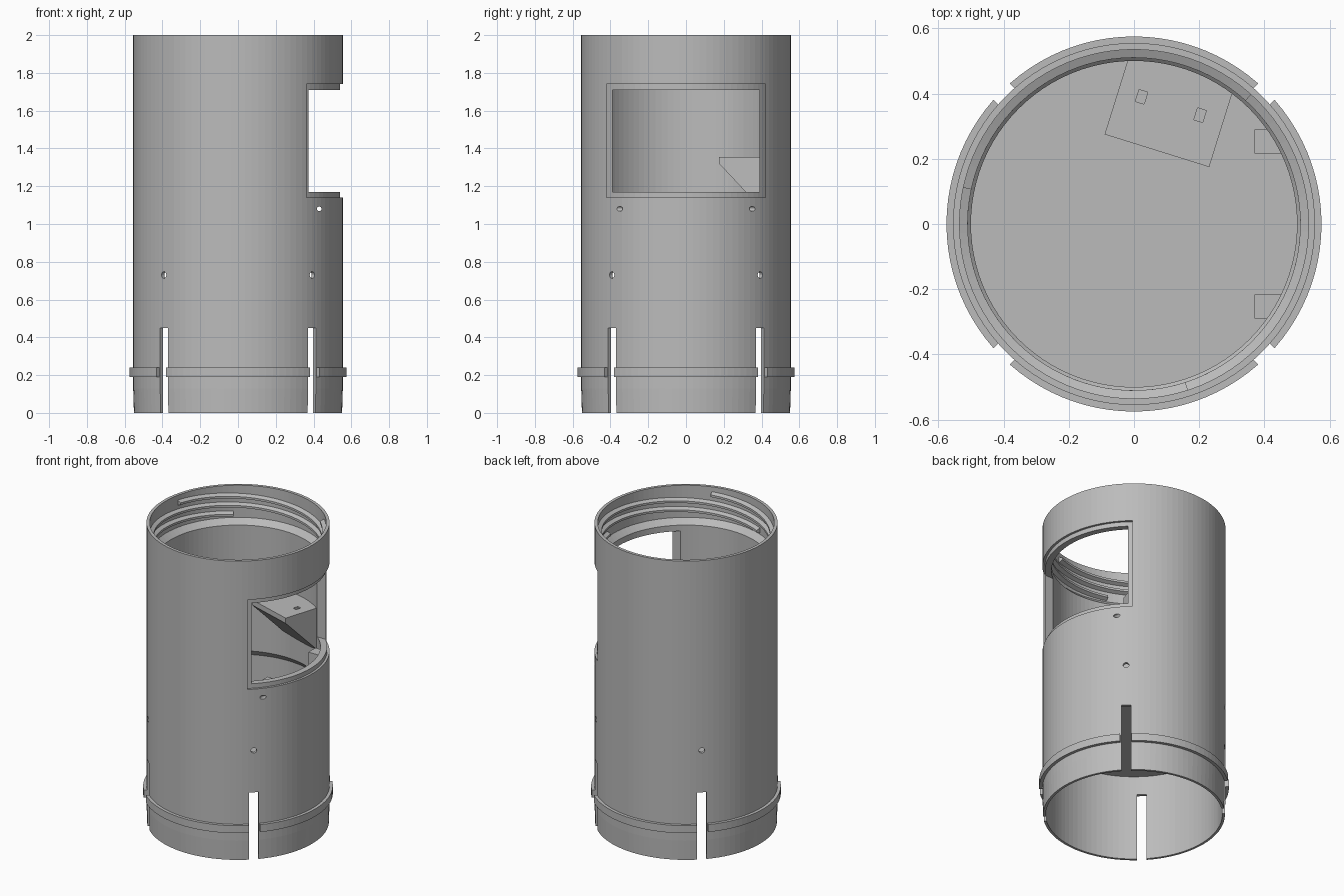
import bpy, bmesh, math
from mathutils import Matrix, Vector

if "Cube" in bpy.data.objects:
    bpy.data.objects.remove(bpy.data.objects["Cube"], do_unlink=True)

grey = bpy.data.materials.new("plain grey")
grey.use_nodes = True
grey.diffuse_color = (0.5, 0.5, 0.5, 1)
grey.node_tree.nodes["Principled BSDF"].inputs["Base Color"].default_value = (0.5, 0.5, 0.5, 1)

SEGMENTS = 96


def finish(name, bm):
    bmesh.ops.recalc_face_normals(bm, faces=bm.faces)
    mesh = bpy.data.meshes.new(name)
    bm.to_mesh(mesh)
    bm.free()
    mesh.materials.append(grey)
    ob = bpy.data.objects.new(name, mesh)
    bpy.context.collection.objects.link(ob)
    return ob


def sweep(name, sections, closed):
    """Skin a list of equal closed sections; join the ends or cap them."""
    bm = bmesh.new()
    rings = [[bm.verts.new(p) for p in s] for s in sections]
    n = len(rings[0])
    pairs = list(zip(rings, rings[1:]))
    if closed:
        pairs.append((rings[-1], rings[0]))
    else:
        bm.faces.new(rings[0])
        bm.faces.new(rings[-1])
    for a, b in pairs:
        for i in range(n):
            j = (i + 1) % n
            bm.faces.new((a[i], a[j], b[j], b[i]))
    return finish(name, bm)


def turned(profile, angle, lift=0):
    return [(r * math.cos(angle), r * math.sin(angle), z + lift) for r, z in profile]


def lathe(name, profile):
    step = math.tau / SEGMENTS
    return sweep(name, [turned(profile, i * step) for i in range(SEGMENTS)], True)


def box(name, low, high, turn=0):
    low, high = Vector(low), Vector(high)
    bm = bmesh.new()
    bmesh.ops.create_cube(bm, size=1)
    bmesh.ops.scale(bm, vec=high - low, verts=bm.verts)
    bmesh.ops.translate(bm, vec=(low + high) / 2, verts=bm.verts)
    bmesh.ops.transform(bm, matrix=Matrix.Rotation(turn, 4, "Z"), verts=bm.verts)
    return finish(name, bm)


def rod(name, radius, z0, z1, matrix=Matrix(), segments=SEGMENTS):
    bm = bmesh.new()
    bmesh.ops.create_cone(bm, cap_ends=True, segments=segments, radius1=radius,
                          radius2=radius, depth=z1 - z0,
                          matrix=matrix @ Matrix.Translation((0, 0, (z0 + z1) / 2)))
    return finish(name, bm)


def combine(ob, cutter, operation="DIFFERENCE"):
    mod = ob.modifiers.new("cut", "BOOLEAN")
    mod.operation, mod.object, mod.solver = operation, cutter, "EXACT"
    bpy.context.view_layer.objects.active = ob
    bpy.ops.object.modifier_apply(modifier=mod.name)
    bpy.data.objects.remove(cutter, do_unlink=True)


def pin_hole():
    return rod("pin_cutter", 0.0125, -1, 1,
               Matrix.Translation((0.43, 0, 1.08)) @ Matrix.Rotation(math.pi / 2, 4, "X"), 16)


# Main tube: thin skirt, thicker middle, thin threaded mouth
tube = lathe("tube", [(0.551, 0), (0.555, 0.13), (0.555, 2), (0.535, 2), (0.535, 1.785),
                      (0.5, 1.75), (0.5, 0.91), (0.535, 0.87), (0.535, 0)])
collar = lathe("collar", [(0.545, 0.19), (0.575, 0.19), (0.575, 0.24), (0.545, 0.24)])

# Window with a shallow stepped frame
recess = lathe("recess_cutter", [(0.54, 1.14), (0.7, 1.14), (0.7, 1.74), (0.54, 1.74)])
combine(recess, box("recess_limit", (0.1, -0.42, 1), (1, 0.42, 1.9)), "INTERSECT")
combine(tube, recess)
combine(tube, box("window_cutter", (0.1, -0.39, 1.17), (1, 0.39, 1.71)))

# Four diagonal slots and screw holes, then the pin holes under the window
for k in range(4):
    angle = math.pi / 4 + k * math.pi / 2
    combine(tube, box("slot_cutter", (0.3, -0.029, -0.1), (0.8, 0.029, 0.45), angle))
    combine(collar, box("gap_cutter", (0.3, -0.035, 0.1), (0.8, 0.035, 0.4), angle))
    aim = Matrix.Translation((0, 0, 0.73)) @ Matrix.Rotation(angle, 4, "Z") @ Matrix.Rotation(math.pi / 2, 4, "Y")
    combine(tube, rod("screw_cutter", 0.018, 0.4, 0.7, aim, 16))
combine(tube, pin_hole())

# Inner floor
rod("floor", 0.545, 0.575, 0.6)

# Three-start thread inside the mouth
bead = [(0.54, -0.02), (0.51, -0.007), (0.51, 0.007), (0.54, 0.02)]
for k in range(3):
    start = math.radians(168 - 120 * k)
    turns = [i / 72 for i in range(73)]
    sweep("thread_%d" % (k + 1),
          [turned(bead, start - math.radians(280) * t, 1.95 - 0.14 * t) for t in turns], False)

# Bracket shelf with a sloped underside and two small slots
lean = math.atan2(0.954, 0.298)
side = [(0.2355, 1.32), (0.2355, 1.355), (0.6, 1.355), (0.6, 0.95)]
shelf = sweep("bracket_shelf", [[(n, t, z) for n, z in side] for t in (-0.168, 0.168)], False)
shelf.data.transform(Matrix.Rotation(lean, 4, "Z"))
combine(shelf, rod("shelf_limit", 0.515, 0.5, 1.9), "INTERSECT")
for t in (-0.094, 0.094):
    combine(shelf, box("shelf_slot_cutter", (0.36, t - 0.014, 1.28), (0.398, t + 0.014, 1.5), lean))

# Pin blocks below the window sill
for label, y in (("left", 0.2525), ("right", -0.2525)):
    block = box("pin_block_" + label, (0.37, y - 0.037, 1.02), (0.6, y + 0.037, 1.15))
    combine(block, rod("block_limit", 0.515, 0.5, 1.9), "INTERSECT")
    combine(block, pin_hole())
